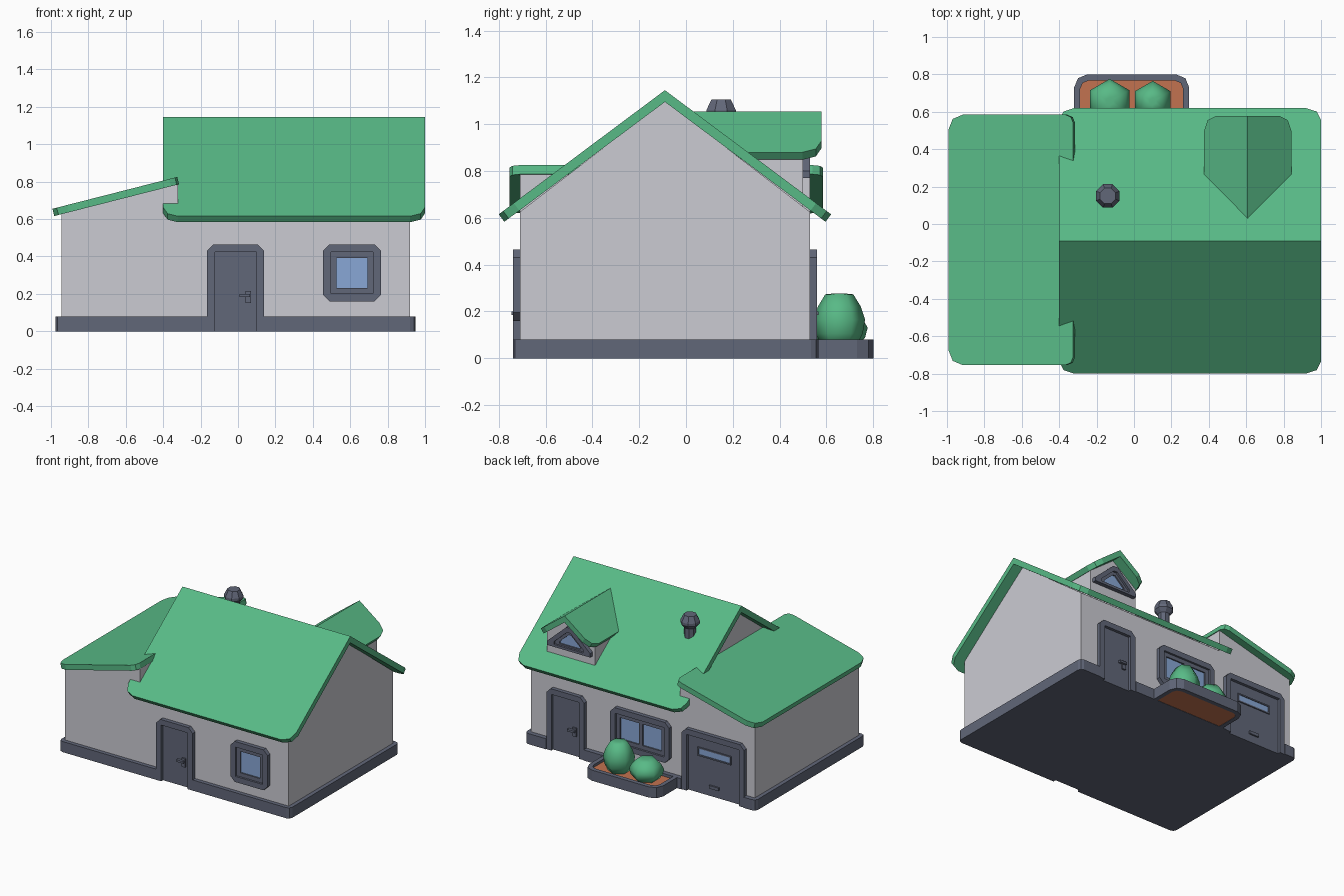
import bpy, bmesh, math
from mathutils import Vector

cube = bpy.data.objects.get("Cube")
if cube:
    bpy.data.objects.remove(cube, do_unlink=True)


def material(name, rgb):
    m = bpy.data.materials.new(name)
    m.use_nodes = True
    m.diffuse_color = (*rgb, 1)
    m.node_tree.nodes["Principled BSDF"].inputs["Base Color"].default_value = (*rgb, 1)
    return m


WALL = material("pale_wall", (0.60, 0.60, 0.65))
TRIM = material("slate_grey", (0.12, 0.135, 0.19))
GREEN = material("leaf_green", (0.098, 0.49, 0.24))
GLASS = material("window_blue", (0.25, 0.39, 0.67))
SOIL = material("brown_soil", (0.54, 0.17, 0.08))


def finish(name, bm, mat):
    bmesh.ops.remove_doubles(bm, verts=bm.verts, dist=1e-5)
    bmesh.ops.recalc_face_normals(bm, faces=bm.faces)
    me = bpy.data.meshes.new(name)
    bm.to_mesh(me)
    bm.free()
    me.materials.append(mat)
    ob = bpy.data.objects.new(name, me)
    bpy.context.collection.objects.link(ob)
    return ob


def bridge(bm, a, b):
    n = len(a)
    for i in range(n):
        j = (i + 1) % n
        bm.faces.new((a[i], a[j], b[j], b[i]))


def solid(name, pts, lo, hi, axis, mat, inner=None):
    """Extrude an outline along an axis; an inner outline makes it a ring."""
    def at(p, d):
        return {"x": (d, p[0], p[1]), "y": (p[0], d, p[1]), "z": (p[0], p[1], d)}[axis]
    bm = bmesh.new()
    loops = [[bm.verts.new(at(p, d)) for p in o] for o in (pts, inner) if o for d in (lo, hi)]
    bridge(bm, loops[0], loops[1])
    if inner:
        bridge(bm, loops[2], loops[3])
        bridge(bm, loops[0], loops[2])
        bridge(bm, loops[1], loops[3])
    else:
        bm.faces.new(loops[0])
        bm.faces.new(loops[1])
    return finish(name, bm, mat)


def rect(x0, x1, y0, y1, low=0, high=0, seg=1):
    """Rectangle outline with rounded low and high corners, starting bottom right."""
    pts = []
    corners = ((x1, y0, -1, 1, low, -90), (x1, y1, -1, -1, high, 0),
               (x0, y1, 1, -1, high, 90), (x0, y0, 1, 1, low, 180))
    for x, y, sx, sy, r, start in corners:
        for i in range(seg + 1):
            a = math.radians(start + 90 * i / seg)
            pts.append((x + sx * r + r * math.cos(a), y + sy * r + r * math.sin(a)))
    return pts


def roof_slab(name, origin, along, down, r, top_r=0, thick=0.04):
    """Sloping plate with rounded eave corners; a square top edge is mitred at the ridge."""
    o, a, d = Vector(origin), Vector(along), Vector(down)
    n = a.cross(d).normalized()
    if n.z < 0:
        n = -n
    bm = bmesh.new()
    upper, lower = [], []
    for u, v in rect(0, a.length, 0, d.length, top_r, r, 2):
        p = o + a.normalized() * u + d.normalized() * v
        mitre = top_r == 0 and v < 1e-4
        q = p - (Vector((0, 0, thick / n.z)) if mitre else n * thick)
        upper.append(bm.verts.new(p))
        lower.append(bm.verts.new(q))
    bridge(bm, upper, lower)
    bm.faces.new(upper)
    bm.faces.new(lower)
    return finish(name, bm, GREEN)


def lathe(name, profile, sides, mat, loc, turn=0, smooth=False):
    bm = bmesh.new()
    rings = [[bm.verts.new((r * math.cos(turn + math.tau * i / sides),
                            r * math.sin(turn + math.tau * i / sides), z))
              for i in range(sides)] for r, z in profile]
    for a, b in zip(rings, rings[1:]):
        bridge(bm, a, b)
    bm.faces.new(rings[0])
    bm.faces.new(rings[-1])
    ob = finish(name, bm, mat)
    ob.location = loc
    if smooth:
        ob.data.shade_smooth()
    return ob


FRONT, BACK = -0.71, 0.53


def place(parts, cx, y, back):
    for ob in parts:
        ob.location = (cx, y, 0)
        ob.rotation_euler.z = math.pi if back else 0


# Walls: gabled house and lean-to wing
solid("house_walls", [(FRONT, 0.04), (BACK, 0.04), (BACK, 0.625), (-0.09, 1.1), (FRONT, 0.625)],
      -0.32, 0.92, "x", WALL)
solid("wing_walls", [(-0.945, 0.04), (-0.32, 0.04), (-0.32, 0.79), (-0.945, 0.635)],
      FRONT, BACK, "y", WALL)

# Roofs
for side, dy in (("front", -0.71), ("back", 0.71)):
    roof_slab("main_roof_" + side, (-0.4, -0.09, 1.145), (1.4, 0, 0), (0, dy, -0.53), 0.08)
roof_slab("wing_roof", (-0.325, -0.755, 0.825), (0, 1.34, 0), (-0.667, 0, -0.17), 0.08, 0.045)

# Dormer
DX = 0.608
solid("dormer_walls", [(DX - 0.2, 0.62), (DX + 0.2, 0.62), (DX + 0.2, 0.86), (DX, 1.01), (DX - 0.2, 0.86)],
      0.05, 0.5, "y", WALL)
for side, dx in (("right", -0.233), ("left", 0.233)):
    roof_slab("dormer_roof_" + side, (DX, 0, 1.055), (0, 0.578, 0), (dx, 0, -0.175), 0.08)

# Dormer window: triangle with clipped tips
tri = [(-0.18, 0.77), (0.18, 0.77), (0.18, 0.80), (0.02, 0.945), (-0.02, 0.945), (-0.18, 0.80)]


def shrink(k):
    return [(x * k, 0.828 + (z - 0.828) * k) for x, z in tri]


place([solid("dormer_window_frame", tri, 0.01, -0.03, "y", TRIM, shrink(0.68)),
       solid("dormer_window_sash", shrink(0.7), 0.01, -0.015, "y", TRIM, shrink(0.48)),
       solid("dormer_window_glass", shrink(0.5), 0.01, -0.005, "y", GLASS)], DX, 0.5, True)


# Doors and windows share the same chamfered surrounds
def window(name, cx, hw, back=False, mullion=False):
    z0, z1 = 0.16, 0.465

    def inset(d, c=0):
        return rect(-hw + d, hw - d, z0 + d, z1 - d, c, c)
    parts = [solid(name + "_frame", inset(0, 0.035), 0.01, -0.03, "y", TRIM, inset(0.042)),
             solid(name + "_sash", inset(0.042), 0.01, -0.015, "y", TRIM, inset(0.072)),
             solid(name + "_glass", rect(-hw + 0.07, hw - 0.07, z0 + 0.07, z1 - 0.07)[::2],
                   0.01, -0.005, "y", GLASS)]
    if mullion:
        parts.append(solid(name + "_mullion", rect(-0.015, 0.015, z0 + 0.07, z1 - 0.07)[::2],
                           0.01, -0.015, "y", TRIM))
    place(parts, cx, BACK if back else FRONT, back)


def door(name, cx, hw, back=False, garage=False):
    top, w = 0.465, 0.042
    outer = [(-hw, 0), (-hw, top - 0.035), (-hw + 0.035, top),
             (hw - 0.035, top), (hw, top - 0.035), (hw, 0)]
    inner = [(hw - w, 0), (hw - w, top - w), (-hw + w, top - w), (-hw + w, 0)]

    def box(label, x0, x1, z0, z1, lo, hi, mat=TRIM):
        return solid(name + label, rect(x0, x1, z0, z1)[::2], -lo, -hi, "y", mat)
    parts = [solid(name + "_frame", outer + inner, 0.01, -0.03, "y", TRIM),
             box("_panel", -hw + w, hw - w, 0, top - w, -0.01, 0.008)]
    if garage:
        parts += [box("_glass", -0.13, 0.13, 0.29, 0.335, 0, 0.01, GLASS),
                  solid(name + "_slot_rim", rect(-0.14, 0.14, 0.28, 0.345), 0, -0.016, "y", TRIM,
                        rect(-0.13, 0.13, 0.29, 0.335)),
                  box("_handle", -0.04, 0.04, 0.06, 0.083, 0, 0.02)]
    else:
        parts += [box("_handle_plate", 0.052, 0.082, 0.15, 0.215, 0, 0.02),
                  box("_handle_lever", 0.02, 0.077, 0.184, 0.2, 0.015, 0.036)]
    place(parts, cx, BACK if back else FRONT, back)


window("front_window", 0.61, 0.155)
window("back_window", -0.005, 0.245, True, True)
doors = [("front_door", -0.0125, 0.1525, False, False),
         ("back_door", 0.615, 0.1575, True, False),
         ("garage_door", -0.615, 0.26, True, True)]
for spec in doors:
    door(*spec)

# Plinth, notched at each door
plinth = solid("plinth", rect(-0.975, 0.95, -0.74, 0.565, 0.03, 0.03, 2), 0, 0.08, "z", TRIM)
for name, cx, hw, back, _ in doors:
    y0, y1 = (BACK, BACK + 0.2) if back else (FRONT - 0.2, FRONT)
    cutter = solid("notch_cutter", rect(cx - hw, cx + hw, y0, y1)[::2], -0.1, 0.2, "z", TRIM)
    cutter.hide_render = True
    mod = plinth.modifiers.new("notch", "BOOLEAN")
    mod.operation, mod.solver, mod.object = "DIFFERENCE", "EXACT", cutter
    bpy.context.view_layer.objects.active = plinth
    bpy.ops.object.modifier_apply(modifier=mod.name)
    bpy.data.objects.remove(cutter, do_unlink=True)

# Planter and bushes
solid("planter_rim", rect(-0.32, 0.295, 0.55, 0.8, 0, 0.07, 2), 0, 0.08, "z", TRIM,
      rect(-0.288, 0.263, 0.56, 0.767, 0, 0.045, 2))
solid("planter_soil", rect(-0.3, 0.275, 0.555, 0.78, 0, 0.05, 2), 0.002, 0.06, "z", SOIL)
bush = [(0.075, 0), (0.1, 0.05), (0.11, 0.11), (0.092, 0.165), (0.06, 0.218), (0.02, 0.222)]
lathe("tall_bush", bush, 6, GREEN, (0.1, 0.655, 0.055), math.pi / 6, True)
low = [(r * 1.1, z * 0.68) for r, z in bush]
lathe("low_bush", low, 6, GREEN, (-0.13, 0.655, 0.055), math.pi / 6, True)

# Chimney pipe with a flared cap
lathe("chimney", [(0.042, 0.88), (0.042, 1.01), (0.068, 1.04), (0.068, 1.06), (0.045, 1.105)],
      8, TRIM, (-0.14, 0.15, 0), math.pi / 8)
